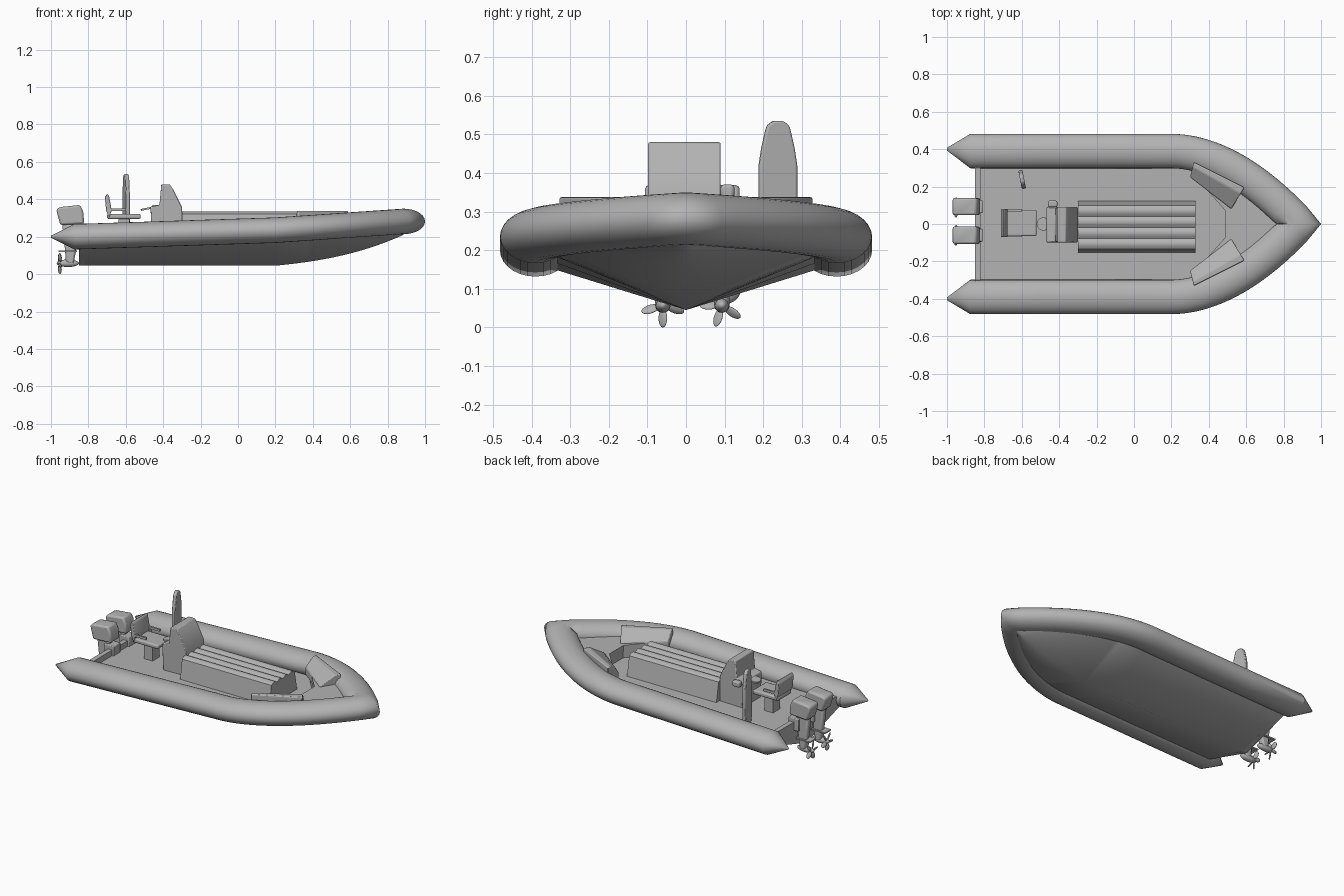
import bpy, bmesh, math
from mathutils import Vector, Matrix

if "Cube" in bpy.data.objects:
    bpy.data.objects.remove(bpy.data.objects["Cube"], do_unlink=True)

grey = bpy.data.materials.new("plain_grey")
grey.use_nodes = True
grey.diffuse_color = (0.45, 0.45, 0.45, 1)
grey.node_tree.nodes["Principled BSDF"].inputs["Base Color"].default_value = grey.diffuse_color


def finish(name, bm, mirror=False, bevel=0, angle=35):
    bmesh.ops.recalc_face_normals(bm, faces=bm.faces)
    me = bpy.data.meshes.new(name)
    bm.to_mesh(me)
    bm.free()
    me.materials.append(grey)
    me.polygons.foreach_set("use_smooth", [True] * len(me.polygons))
    me.set_sharp_from_angle(angle=math.radians(angle))
    ob = bpy.data.objects.new(name, me)
    bpy.context.collection.objects.link(ob)
    if mirror:
        m = ob.modifiers.new("mirror", 'MIRROR')
        m.use_axis = (False, True, False)
    if bevel:
        b = ob.modifiers.new("bevel", 'BEVEL')
        b.width, b.segments = bevel, 2
    return ob


def loft(name, rows, closed=False, caps=False, **kw):
    """Skin a list of equal-length point rows."""
    bm = bmesh.new()
    vs = [[bm.verts.new(p) for p in r] for r in rows]
    n = len(rows[0])
    for a, b in zip(vs, vs[1:]):
        for i in range(n if closed else n - 1):
            j = (i + 1) % n
            bm.faces.new((a[i], a[j], b[j], b[i]))
    if caps:
        bm.faces.new(vs[0])
        bm.faces.new(vs[-1])
    bmesh.ops.remove_doubles(bm, verts=bm.verts, dist=0.0002)
    return finish(name, bm, **kw)


def prism(name, pts, axis, lo, hi, **kw):
    """Extrude a 2D outline along an axis."""
    def place(p, d):
        q = list(p)
        q.insert("xyz".index(axis), d)
        return q
    return loft(name, [[place(p, d) for p in pts] for d in (lo, hi)],
                closed=True, caps=True, **kw)


def box(name, x, y, z, **kw):
    return prism(name, [(x[0], y[0]), (x[1], y[0]), (x[1], y[1]), (x[0], y[1])], 'z', *z, **kw)


def ball(name, loc, scale, rot=None):
    bm = bmesh.new()
    mat = Matrix.Translation(loc) @ (rot or Matrix()) @ Matrix.Diagonal((*scale, 1))
    bmesh.ops.create_uvsphere(bm, u_segments=16, v_segments=10, radius=1, matrix=mat)
    return finish(name, bm, angle=80)


# Centreline of the inflatable collar, from stern to bow
RX, RZ, STEPS = 0.092, 0.068, 24


def bow(t):
    return Vector((0.2 + 0.685 * t, 0.39 * (1 - t ** 1.9), 0.235 + 0.047 * t))


def straight(x):
    return Vector((x, 0.39, 0.2 + 0.035 * (x + 0.87) / 1.07))


# Collar: tapered stern cones, straight sides and curved bow
stations = [(Vector((-1, 0.4, 0.2)), Vector((0, 1, 0)), 0.08)]
stations += [(straight(x), Vector((0, 1, 0)), 1) for x in (-0.875, -0.5, -0.15)]
for k in range(STEPS):
    t = k / STEPS
    d = bow(t + 0.01) - bow(max(t - 0.01, 0))
    stations.append((bow(t), Vector((-d.y, d.x, 0)).normalized(), 1))
stations.append((bow(1), Vector((1, 0, 0)), 1.25))
rows = []
for c, nrm, s in stations:
    row = []
    for k in range(28):
        a = math.tau * k / 28
        p = c + nrm * (RX * s * math.cos(a)) + Vector((0, 0, RZ * min(s, 1) * math.sin(a)))
        p.y = max(p.y, 0)
        row.append(p)
    rows.append(row)
collar = loft("inflatable_collar", rows, closed=True, mirror=True, angle=30)
bm = bmesh.new()
bm.from_mesh(collar.data)
bmesh.ops.holes_fill(bm, edges=[e for e in bm.edges if e.is_boundary
                                and all(v.co.x < -0.9 for v in e.verts)])
bm.to_mesh(collar.data)
bm.free()

# V hull, its edge moving outward under the collar toward the bow
line = [straight(-0.845), straight(-0.3)] + [bow(k / STEPS) for k in range(STEPS + 1)]
hull = []
for c in line:
    t = max(c.x - 0.2, 0) / 0.685
    keel = 0.045 + 0.07 * t + 0.095 * t ** 2.5
    hull.append([(c.x, 0, keel),
                 (c.x, c.y * (0.86 + 0.14 * t), max(c.z - 0.052 - 0.014 * t, keel)),
                 (c.x, c.y * (0.95 + 0.05 * t), c.z - 0.03)])
loft("hull_bottom", hull, mirror=True, angle=25)

# Flat cockpit floor and low transom
floor = [(c.x, c.y, min(c.z - 0.012, 0.2)) for c in line if c.x < 0.57]
loft("cockpit_floor", [[(x, 0, z), (x, y, z)] for x, y, z in floor], mirror=True)
prism("transom", [(0, 0.045), (0.335, 0.15), (0.335, 0.2), (0.3, 0.225), (0, 0.225)],
      'x', -0.85, -0.82, mirror=True)

# Raised bow deck, the riser below it, and sloping side cushions
edge = [bow(k / 10) for k in range(2, 11)]
outline = [(0.49, 0), (0.49, 0.07), (0.33, 0.25)] + [(p.x, p.y) for p in edge]
prism("bow_deck", outline, 'z', 0.24, 0.28, mirror=True)
prism("bow_riser", [(0.492, 0), (0.492, 0.07), (0.332, 0.25), (0.37, 0.27), (0.54, 0.1), (0.54, 0)],
      'z', 0.19, 0.25, mirror=True)


def cushion_end(outer, inner):
    """Cross-section falling from the collar top to the cockpit."""
    o, i = Vector(outer), Vector(inner)
    return [(*o.lerp(i, f), z) for f, z in
            ((0, 0.295), (0, 0.338), (0.3, 0.338), (1, 0.285), (1, 0.235))]


loft("bow_cushion", [cushion_end((0.32, 0.33), (0.3, 0.25)), cushion_end((0.59, 0.195), (0.52, 0.08))],
     closed=True, caps=True, mirror=True, bevel=0.006)

# Central bench with a ribbed top and sloping sides
ribs = [(-0.135 + 0.235 * k / 32, 0.322 + 0.012 * abs(math.sin(math.pi * k / 8))) for k in range(33)]
prism("ribbed_bench", [(-0.155, 0.19)] + ribs + [(0.125, 0.19)], 'x', -0.3, 0.33)

# Steering console
prism("console", [(-0.46, 0.19), (-0.468, 0.36), (-0.42, 0.37), (-0.41, 0.48), (-0.365, 0.48),
                  (-0.345, 0.45), (-0.3, 0.36), (-0.3, 0.19)], 'y', -0.098, 0.09, bevel=0.005)
box("throttle", (-0.46, -0.41), (0.09, 0.125), (0.335, 0.37), bevel=0.008)
bm = bmesh.new()
bmesh.ops.create_cone(bm, cap_ends=True, segments=20, radius1=0.035, radius2=0.035, depth=0.01,
                      matrix=Matrix.Translation((-0.485, 0, 0.35)) @ Matrix.Rotation(-0.2, 4, 'Y'))
finish("steering_wheel", bm)

# Helm seat
box("seat_pedestal", (-0.64, -0.58), (-0.03, 0.04), (0.18, 0.3))
box("seat_cushion", (-0.7, -0.52), (-0.065, 0.075), (0.295, 0.322), bevel=0.008)
prism("seat_back", [(-0.69, 0.3), (-0.675, 0.34), (-0.69, 0.42), (-0.7, 0.43), (-0.712, 0.41), (-0.705, 0.34)],
      'y', -0.07, 0.08, bevel=0.004)
for y in (-0.07, 0.068):
    box("seat_arm", (-0.69, -0.6), (y, y + 0.012), (0.338, 0.352))

# Upright rounded board standing beside the seat
half = [(0.044, 0.18), (0.05, 0.33), (0.05, 0.42), (0.043, 0.465), (0.035, 0.5), (0.029, 0.523), (0.013, 0.535)]
board = prism("upright_board", half + [(-y, z) for y, z in reversed(half)],
              'x', -0.011, 0.011, bevel=0.005)
board.location = (-0.598, 0.238, 0)
board.rotation_euler.z = 0.2

# Twin outboard motors
for y, turn in ((0.093, 2.85), (-0.06, 3.14)):
    prism("motor_cowl", [(-0.95, 0.262), (-0.972, 0.345), (-0.955, 0.358), (-0.845, 0.37),
                         (-0.828, 0.335), (-0.822, 0.27)], 'y', y - 0.046, y + 0.046, bevel=0.012)
    prism("motor_leg", [(-0.94, 0.265), (-0.925, 0.13), (-0.92, 0.06), (-0.88, 0.05), (-0.865, 0.13),
                        (-0.85, 0.265)], 'y', y - 0.02, y + 0.02, bevel=0.01)
    box("motor_bracket", (-0.88, -0.81), (y - 0.035, y + 0.035), (0.17, 0.25), bevel=0.005)
    box("splash_plate", (-0.96, -0.86), (y - 0.03, y + 0.03), (0.118, 0.126))
    ball("gear_case", (-0.91, y, 0.058), (0.06, 0.02, 0.02))
    for k in range(5):
        spin = Matrix.Rotation(math.tau * k / 5 + turn, 4, 'X')
        centre = Vector((-0.952, y, 0.058)) + spin @ Vector((0, 0, 0.034))
        ball("propeller_blade", centre, (0.005, 0.014, 0.024), spin @ Matrix.Rotation(0.7, 4, 'Z'))
